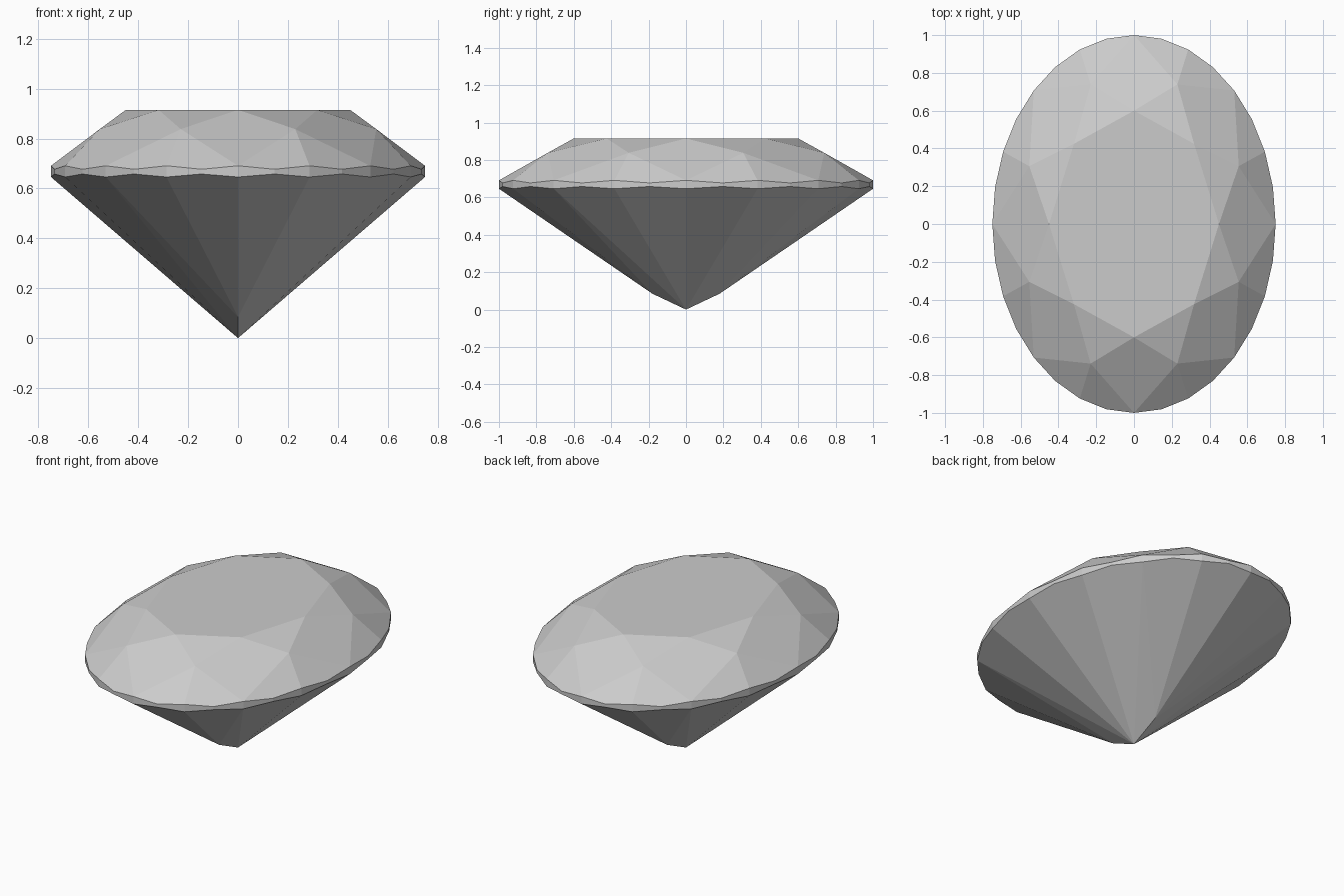
import bpy, bmesh
from math import sin, cos, pi

if "Cube" in bpy.data.objects:
    bpy.data.objects.remove(bpy.data.objects["Cube"])

A, B = 0.75, 1.0          # oval half-width and half-length
N = 32                    # girdle points
bm = bmesh.new()


def ring(count, radius, heights, offset=0.0):
    """Oval ring of points; heights alternate along the ring."""
    verts = []
    for i in range(count):
        t = 2 * pi * (i + offset) / count
        verts.append(bm.verts.new((A * radius * cos(t), B * radius * sin(t),
                                   heights[i % len(heights)])))
    return verts


table = ring(8, 0.6, [0.915])
star = ring(8, 0.8, [0.838], 0.5)
upper = ring(N, 1.0, [0.691, 0.677])
lower = ring(N, 1.0, [0.646, 0.658])
culet = bm.verts.new((0, 0, 0))
keel = {1: bm.verts.new((0, 0.18, 0.085)), -1: bm.verts.new((0, -0.18, 0.085))}

# table and crown facets
bm.faces.new(table)
for i in range(8):
    j, g = (i + 1) % 8, 4 * i
    bm.faces.new((table[i], star[i], table[j]))
    bm.faces.new((table[i], star[i - 1], upper[g], star[i]))
    for k in (g, g + 2):
        bm.faces.new((star[i], upper[k], upper[k + 1], upper[(k + 2) % N]))

# scalloped girdle band
for i in range(N):
    j = (i + 1) % N
    bm.faces.new((upper[i], lower[i], lower[j], upper[j]))

# pavilion facets: the two ends meet short keel points, the sides meet the culet
for k in range(0, N, 2):
    tip = culet
    if 4 <= k < 12:
        tip = keel[1]
    elif 20 <= k < 28:
        tip = keel[-1]
    bm.faces.new((tip, lower[(k + 2) % N], lower[k + 1], lower[k]))
for side, ends in ((1, (4, 12)), (-1, (20, 28))):
    for e in ends:
        bm.faces.new((culet, keel[side], lower[e]))

bmesh.ops.recalc_face_normals(bm, faces=bm.faces[:])
mesh = bpy.data.meshes.new("oval_gem")
bm.to_mesh(mesh)
bm.free()
gem = bpy.data.objects.new("oval_gem", mesh)
bpy.context.collection.objects.link(gem)
